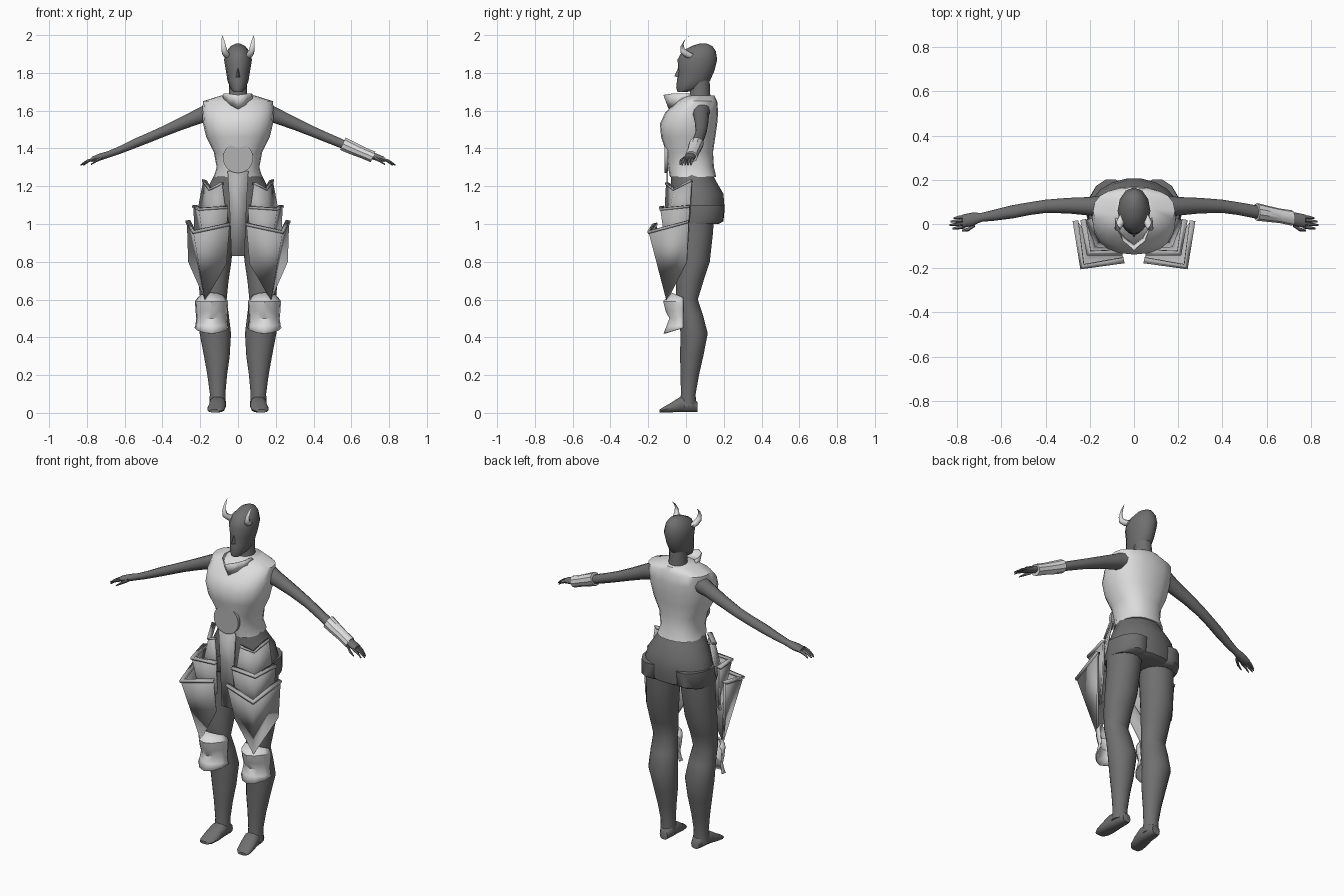
import bpy, bmesh, math
from mathutils import Vector as V


def material(name, value):
    m = bpy.data.materials.new(name)
    m.diffuse_color = (value, value, value, 1)
    return m


SKIN = material("dark grey body", 0.16)
PLATE = material("mid grey metal", 0.45)
PALE = material("pale armour", 0.72)
X, Y, Z = V((1, 0, 0)), V((0, 1, 0)), V((0, 0, 1))


def mesh(name, verts, faces, mat, angle=40, solid=0, recalc=True):
    bm = bmesh.new()
    vs = [bm.verts.new(v) for v in verts]
    for f in faces:
        bm.faces.new([vs[i] for i in f])
    if recalc:
        bmesh.ops.recalc_face_normals(bm, faces=bm.faces)
    me = bpy.data.meshes.new(name)
    bm.to_mesh(me)
    bm.free()
    me.materials.append(mat)
    ob = bpy.data.objects.new(name, me)
    bpy.context.collection.objects.link(ob)
    if solid:
        mod = ob.modifiers.new("thickness", "SOLIDIFY")
        mod.thickness, mod.offset = solid, 0
    bpy.ops.object.select_all(action="DESELECT")
    ob.select_set(True)
    bpy.context.view_layer.objects.active = ob
    if angle:
        bpy.ops.object.shade_smooth_by_angle(angle=math.radians(angle))
    return ob


def loft(name, rings, u, v, mat, n=12, angle=50, s=1, caps=True, power=1.0):
    """Skin elliptical rings (x, y, z, radius_u, radius_v) into a closed tube."""
    def pw(c):
        return math.copysign(abs(c) ** power, c)
    verts = []
    for x, y, z, a, b in rings:
        for i in range(n):
            t = 2 * math.pi * i / n
            p = V((x, y, z)) + u * a * pw(math.cos(t)) + v * b * pw(math.sin(t))
            verts.append((p.x * s, p.y, p.z))
    faces = [(k * n + i, k * n + (i + 1) % n, (k + 1) * n + (i + 1) % n, (k + 1) * n + i)
             for k in range(len(rings) - 1) for i in range(n)]
    if caps:
        faces += [tuple(range(n)), tuple(range((len(rings) - 1) * n, len(rings) * n))]
    return mesh(name, verts, faces, mat, angle)


def column(name, rows, mat, **kw):
    """Upright loft from (z, half width, front y, back y) rows."""
    return loft(name, [(0, (f + b) / 2, z, w, (b - f) / 2) for z, w, f, b in rows], X, Y, mat, **kw)


# head and neck
column("neck", [(1.58, .075, .0, .14), (1.65, .05, .02, .13), (1.76, .047, .02, .125)], SKIN)
column("head", [(1.70, .025, -.045, .01), (1.72, .042, -.052, .09), (1.76, .056, -.048, .128),
                (1.81, .064, -.04, .15), (1.87, .074, -.045, .165), (1.915, .06, -.02, .158),
                (1.942, .038, .03, .14), (1.955, .012, .07, .11)], SKIN)
mesh("nose", [(0, -.04, 1.83), (-.014, -.035, 1.775), (.014, -.035, 1.775), (0, -.062, 1.782)],
     [(0, 1, 3), (0, 3, 2), (1, 2, 3)], SKIN, 0)

# sleeveless chest armour
column("chest_armour", [(1.25, .128, -.085, .16), (1.30, .113, -.095, .148), (1.38, .128, -.105, .143),
                        (1.46, .168, -.132, .155), (1.53, .185, -.138, .165), (1.59, .19, -.11, .17),
                        (1.65, .185, -.045, .165), (1.68, .09, -.01, .15)], PALE, n=20, power=.85)
# flared collar, pointed at the front
low = [(-.085, .03, 1.675), (-.075, -.02, 1.66), (-.04, -.06, 1.625), (0, -.085, 1.595),
       (.04, -.06, 1.625), (.075, -.02, 1.66), (.085, .03, 1.675)]
top = [(-.07, .02, 1.69), (-.072, -.02, 1.692), (-.05, -.075, 1.69), (0, -.118, 1.683),
       (.05, -.075, 1.69), (.072, -.02, 1.692), (.07, .02, 1.69)]
mesh("collar", low + top, [(i, i + 1, i + 8, i + 7) for i in range(6)], PALE, 40, .004)

# hips, belt disc and hanging cloth
column("hips", [(1.0, .195, -.045, .175), (1.015, .205, -.06, .2), (1.08, .205, -.075, .207),
                (1.16, .18, -.08, .2), (1.22, .145, -.08, .165), (1.29, .11, -.08, .13)], SKIN, n=18)
loft("belt_disc", [(0, -.095, 1.35, .08, .08), (0, -.113, 1.35, .08, .08)], X, Z, PLATE, n=28)
mesh("front_cloth", [(-.055, -.1, 1.28), (.055, -.1, 1.28), (.045, -.1, 1.1), (.035, -.1, .83),
                     (-.035, -.1, .83), (-.045, -.1, 1.1)], [(0, 1, 2, 5), (5, 2, 3, 4)], PLATE, 30, .008)


def thigh_plate(name, pts, s):
    """Bent plate: back, corner, inner top points, then inner low, tip, back low."""
    p = [V((x * s, y, z)) for x, y, z in pts]
    mesh(name, p, [(0, 1, 4, 5), (1, 2, 3, 4)], PLATE, 25, .012)
    # raised lip along the top edge
    drop = [p[0].lerp(p[5], .06), p[1].lerp(p[4], .04), p[2].lerp(p[3], .06)]
    mesh(name + "_lip", p[:3] + drop, [(0, 1, 4, 3), (1, 2, 5, 4)], PLATE, 25, .026)


for s, side in ((1, "left_"), (-1, "right_")):
    # legs and feet
    loft(side + "leg", [(.108, .01, .03, .045, .045), (.108, .012, .1, .041, .04), (.11, .02, .2, .052, .05),
                        (.112, .03, .3, .068, .063), (.12, .043, .42, .083, .074), (.125, .025, .52, .076, .066),
                        (.13, .004, .6, .07, .06), (.13, .02, .7, .08, .075), (.125, .04, .8, .09, .088),
                        (.115, .05, .95, .094, .095), (.11, .05, 1.1, .098, .105)], X, Y, SKIN, n=14, s=s)
    loft(side + "foot", [(.103, .062, .03, .026, .026), (.105, .03, .045, .04, .042), (.108, -.03, .045, .044, .042),
                         (.114, -.08, .028, .047, .026), (.12, -.12, .016, .042, .015),
                         (.124, -.14, .01, .028, .008)], X, Z, SKIN, n=10, s=s, power=.8)
    # short trouser cuffs
    loft(side + "trouser_cuff", [(.108, .055, 1.0, .1, .12), (.108, .06, 1.015, .104, .14),
                                 (.105, .06, 1.1, .103, .145)], X, Y, SKIN, n=14, s=s)
    # curved knee guard wrapped round the front of the knee
    rows = [(.635, .07, -.075), (.59, .085, -.118), (.54, .082, -.105), (.5, .078, -.085), (.46, .083, -.1), (.42, .088, -.116)]
    cols = [(-1, 0), (-.85, .45), (-.45, .85), (0, 1), (.45, .85), (.85, .45), (1, 0)]
    verts = [((.14 + c * w) * s, -.015 + d * (f + .015), z + (.03 * (1 - d) if k == 5 else -.025 * (1 - d) if k == 0 else 0))
             for k, (z, w, f) in enumerate(rows) for c, d in cols]
    mesh(side + "knee_guard", verts, [(k * 7 + i, k * 7 + i + 1, k * 7 + i + 8, k * 7 + i + 7)
                                      for k in range(5) for i in range(6)], PALE, 35, .006)
    # three overlapping tiers of thigh plates
    thigh_plate(side + "lower_thigh_plate", [(.265, .015, 1.02), (.235, -.195, .965), (.045, -.165, 1.005),
                                             (.062, -.115, .79), (.172, -.1, .6), (.258, .005, .8)], s)
    thigh_plate(side + "middle_thigh_plate", [(.23, .02, 1.1), (.205, -.132, 1.085), (.052, -.13, 1.095),
                                              (.065, -.1, .9), (.16, -.09, .78), (.225, .01, .9)], s)
    thigh_plate(side + "upper_thigh_plate", [(.178, .03, 1.235), (.145, -.06, 1.185), (.085, -.1, 1.22),
                                             (.06, -.11, 1.04), (.17, -.1, .98), (.215, .02, 1.04)], s)
    # arms
    loft(side + "arm", [(.14, .08, 1.6, .05, .055), (.2, .08, 1.575, .042, .046), (.3, .083, 1.532, .035, .037),
                        (.4, .08, 1.488, .03, .031), (.47, .07, 1.458, .029, .029), (.55, .055, 1.425, .03, .027),
                        (.63, .04, 1.39, .025, .022), (.69, .03, 1.367, .02, .019), (.73, .022, 1.355, .03, .02),
                        (.775, .012, 1.342, .031, .014)], Y, Z, SKIN, n=10, s=s)
    # four fingers and a thumb
    for i in range(4):
        y, l = .034 - i * .0155, (.048, .062, .066, .052)[i]
        loft(side + "finger_%d" % (i + 1), [(.765, y, 1.344, .008, .009), (.765 + l * .55, y - .004, 1.333, .008, .008),
                                            (.768 + l, y - .008, 1.312, .004, .004)], Y, Z, SKIN, n=6, s=s)
    loft(side + "thumb", [(.72, -.002, 1.35, .011, .011), (.75, -.025, 1.335, .009, .009),
                          (.778, -.03, 1.315, .004, .004)], Y, Z, SKIN, n=6, s=s)
    # curved horns
    loft(side + "horn", [(.05, .03, 1.888, .022, .019), (.063, .005, 1.898, .02, .018), (.072, -.018, 1.917, .016, .015),
                         (.076, -.022, 1.945, .011, .012), (.08, -.006, 1.975, .007, .007),
                         (.084, .018, 1.997, .001, .001)], X, (Y + Z).normalized(), PALE, n=8, s=s)

# bracer on the left forearm
loft("left_bracer", [(.555, .055, 1.425, .04, .038), (.6, .047, 1.404, .037, .036), (.66, .037, 1.378, .033, .032),
                     (.715, .027, 1.355, .035, .032)], Y, (Z + X * .45).normalized(), PALE, n=10, angle=35)
